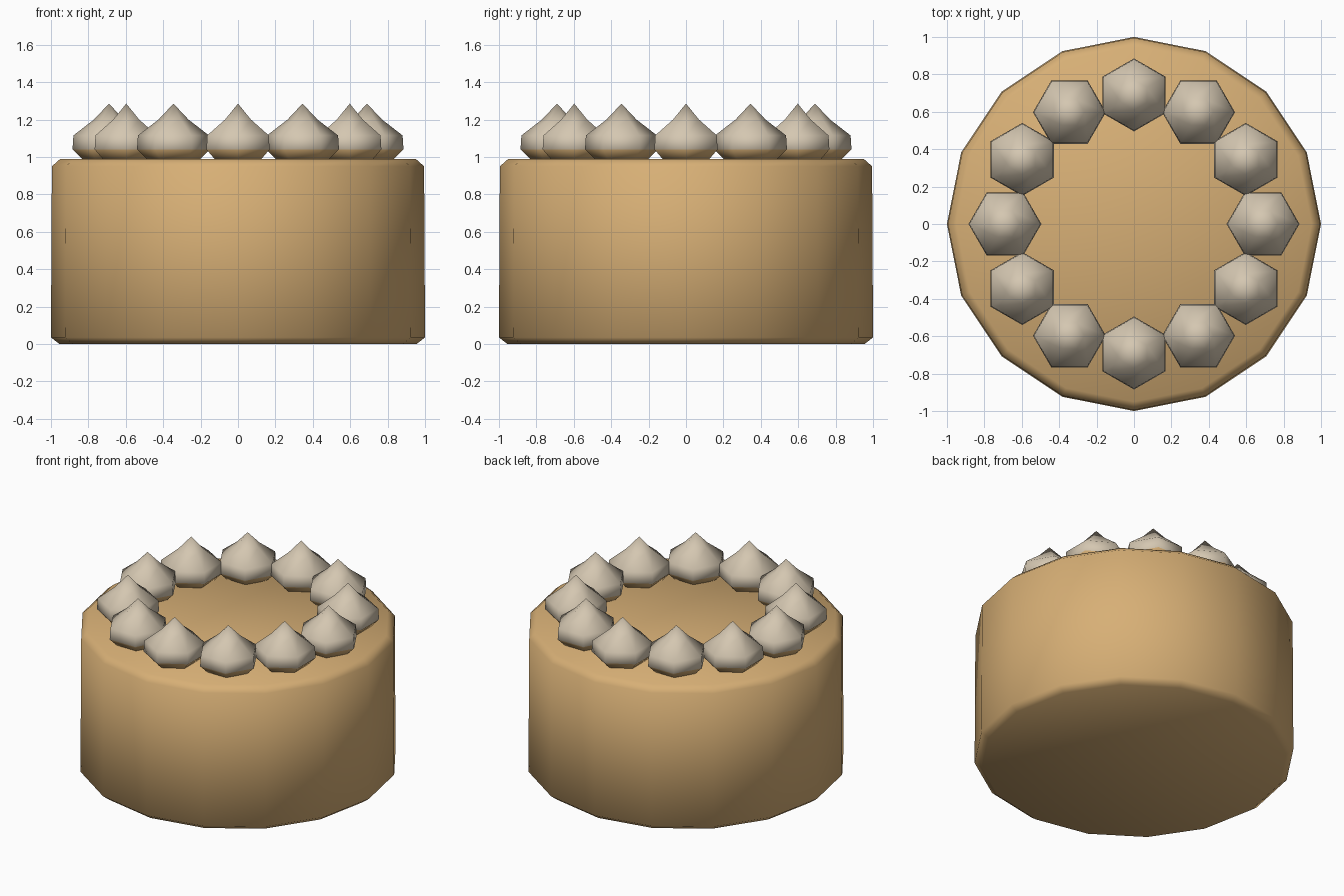
import bpy, bmesh, math

if "Cube" in bpy.data.objects:
    bpy.data.objects.remove(bpy.data.objects["Cube"])

def material(name, rgb):
    m = bpy.data.materials.new(name)
    m.diffuse_color = (*rgb, 1)
    m.use_nodes = True
    m.node_tree.nodes["Principled BSDF"].inputs["Base Color"].default_value = m.diffuse_color
    return m

sponge = material("golden sponge", (0.68, 0.43, 0.18))
cream = material("whipped cream", (0.66, 0.57, 0.44))

def lathe(bm, profile, sides, cx=0, cy=0, turn=0):
    """Stack rings of (radius, z); radius 0 makes a tip, a ring end is capped."""
    rings = []
    for r, z in profile:
        if r == 0:
            rings.append([bm.verts.new((cx, cy, z))])
        else:
            rings.append([bm.verts.new((cx + r * math.cos(turn + math.tau * i / sides),
                                        cy + r * math.sin(turn + math.tau * i / sides), z))
                          for i in range(sides)])
    for a, b in zip(rings, rings[1:]):
        for i in range(sides):
            j = (i + 1) % sides
            bm.faces.new((a[i], a[j], b[0]) if len(b) == 1 else (a[i], a[j], b[j], b[i]))
    bm.faces.new(rings[0][::-1])
    if len(rings[-1]) > 1:
        bm.faces.new(rings[-1])

def finish(bm, name, mats):
    for f in bm.faces:
        f.smooth = True
    me = bpy.data.meshes.new(name)
    bm.to_mesh(me)
    bm.free()
    for m in mats:
        me.materials.append(m)
    ob = bpy.data.objects.new(name, me)
    bpy.context.collection.objects.link(ob)
    return ob

# cake body with softened rims
bm = bmesh.new()
lathe(bm, [(0.955, 0), (1.0, 0.035), (0.995, 0.95), (0.95, 0.99)], 16)
finish(bm, "cake_body", [sponge])

# ring of cream dollops, tan underneath
for k in range(12):
    a = math.tau * k / 12
    bm = bmesh.new()
    lathe(bm, [(0.135, 0.98), (0.195, 1.04), (0.19, 1.115), (0.08, 1.2), (0, 1.285)],
          6, 0.69 * math.cos(a), 0.69 * math.sin(a), a)
    for f in bm.faces:
        f.material_index = 1 if f.calc_center_median().z < 1.04 else 0
    finish(bm, f"cream_dollop_{k + 1}", [cream, sponge])
